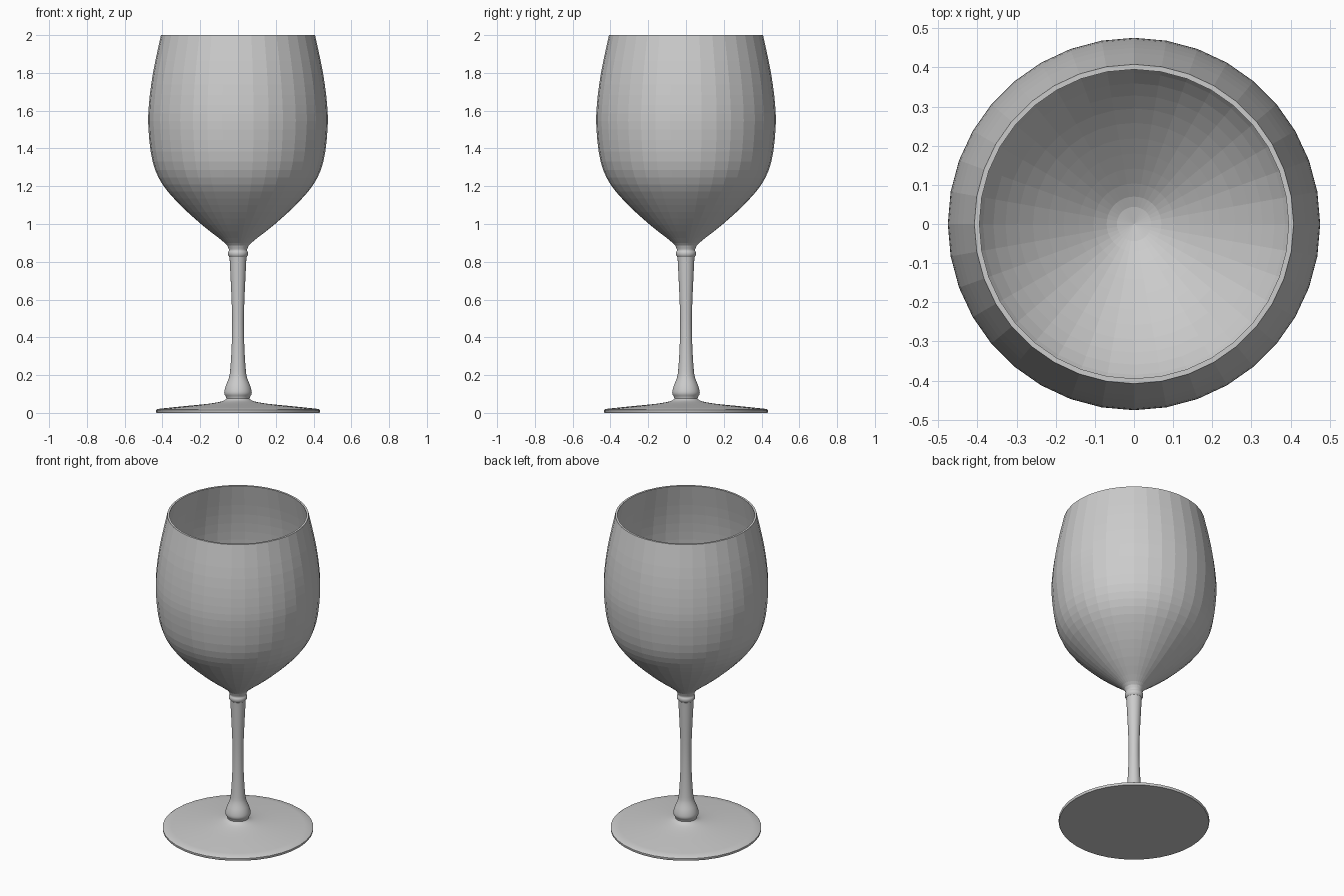
import bpy, bmesh, math
from mathutils import Vector

cube = bpy.data.objects.get("Cube")
if cube:
    bpy.data.objects.remove(cube)

SIDES = 36

glass = bpy.data.materials.new("grey glass")
glass.use_nodes = True
GREY = (0.6, 0.6, 0.6, 1.0)
glass.diffuse_color = GREY
glass.node_tree.nodes["Principled BSDF"].inputs["Base Color"].default_value = GREY


def smooth_path(points, steps):
    """Catmull-Rom curve through (radius, height) points."""
    pts = [Vector(p) for p in points]
    pts = [2 * pts[0] - pts[1]] + pts + [2 * pts[-1] - pts[-2]]
    path = []
    for a, b, c, d in zip(pts, pts[1:], pts[2:], pts[3:]):
        for i in range(steps):
            t = i / steps
            path.append(0.5 * (2 * b + (c - a) * t + (2 * a - 5 * b + 4 * c - d) * t * t
                               + (3 * b - a - 3 * c + d) * t ** 3))
    return path + [pts[-2]]


def lathe(name, profile, smooth=False):
    """Turn a profile around z; profiles run so that faces point outwards."""
    bm = bmesh.new()
    rings = []
    for r, z in profile:
        if r < 1e-4:
            rings.append([bm.verts.new((0, 0, z))] * SIDES)
        else:
            angles = [math.tau * i / SIDES for i in range(SIDES)]
            rings.append([bm.verts.new((r * math.cos(a), r * math.sin(a), z)) for a in angles])
    for low, high in zip(rings, rings[1:]):
        for i in range(SIDES):
            j = (i + 1) % SIDES
            corners = list(dict.fromkeys((low[i], low[j], high[j], high[i])))
            bm.faces.new(corners)
    mesh = bpy.data.meshes.new(name)
    bm.to_mesh(mesh)
    bm.free()
    mesh.materials.append(glass)
    obj = bpy.data.objects.new(name, mesh)
    bpy.context.collection.objects.link(obj)
    if smooth:
        bpy.ops.object.select_all(action='DESELECT')
        bpy.context.view_layer.objects.active = obj
        obj.select_set(True)
        bpy.ops.object.shade_smooth_by_angle(angle=math.radians(35))
    return obj


# Bowl: outer wall up to the flat rim, then the inner wall back down
outer = smooth_path([(0.05, 0.87), (0.07, 0.9), (0.19, 0.995), (0.305, 1.1), (0.4, 1.21),
                     (0.452, 1.33), (0.474, 1.5), (0.472, 1.63), (0.45, 1.8), (0.408, 2.0)], 3)
inner = smooth_path([(0.395, 2.0), (0.436, 1.8), (0.458, 1.63), (0.46, 1.5), (0.438, 1.33),
                     (0.386, 1.22), (0.295, 1.115), (0.18, 1.015), (0.07, 0.935), (0, 0.915)], 3)
lathe("bowl", outer + inner)

# Stem: knob at the foot, slim waist, collar under the bowl
stem = smooth_path([(0.06, 0.07), (0.064, 0.085), (0.073, 0.105), (0.066, 0.14), (0.05, 0.18),
                    (0.042, 0.22), (0.034, 0.34), (0.031, 0.47), (0.034, 0.6),
                    (0.043, 0.79), (0.045, 0.825)], 3)
collar = smooth_path([(0.045, 0.825), (0.052, 0.835), (0.053, 0.85), (0.048, 0.86),
                      (0.05, 0.87)], 2)
lathe("stem", stem + collar[1:], smooth=True)

# Foot: flat underside, thin edge and gently rising top
foot = smooth_path([(0.425, 0.021), (0.3, 0.034), (0.16, 0.048), (0.09, 0.06),
                    (0.065, 0.072), (0.06, 0.08)], 3)
lathe("foot", [(0, 0), (0.432, 0), (0.435, 0.005), (0.435, 0.015)] + foot, smooth=True)
